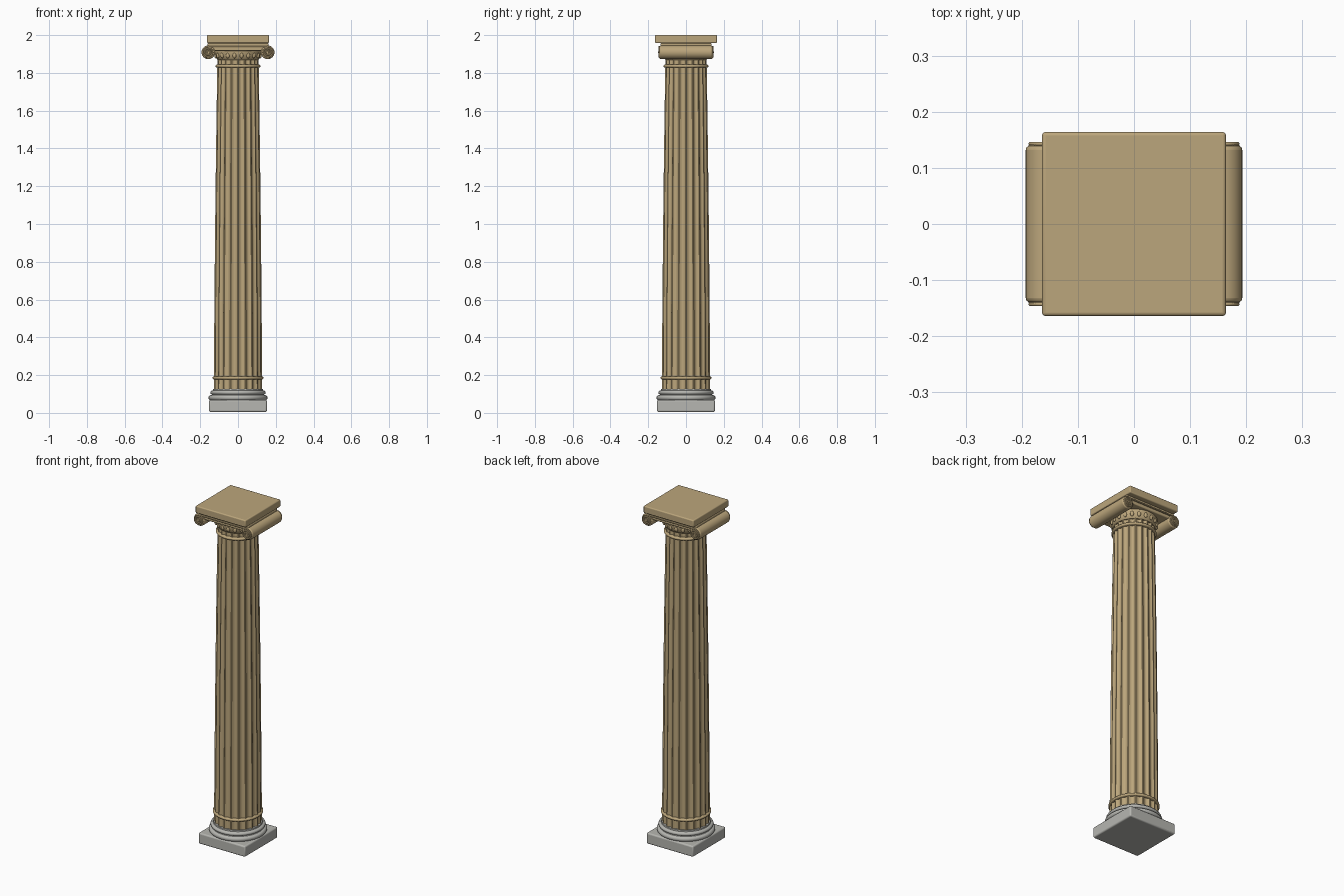
import bpy, bmesh
from math import sin, cos, pi, tau

cube = bpy.data.objects.get("Cube")
if cube:
    bpy.data.objects.remove(cube, do_unlink=True)


def material(name, colour):
    m = bpy.data.materials.new(name)
    m.use_nodes = True
    m.diffuse_color = colour
    bsdf = m.node_tree.nodes["Principled BSDF"]
    bsdf.inputs["Base Color"].default_value = colour
    bsdf.inputs["Roughness"].default_value = 0.8
    return m


SAND = material("sandstone", (0.50, 0.38, 0.20, 1))
GREY = material("grey stone", (0.47, 0.47, 0.44, 1))


def finish(obj, name, mat, smooth=True):
    obj.name = name
    obj.data.materials.append(mat)
    if smooth:
        bpy.ops.object.select_all(action="DESELECT")
        obj.select_set(True)
        bpy.context.view_layer.objects.active = obj
        bpy.ops.object.shade_smooth_by_angle(angle=0.6)
    return obj


def block(name, mat, size, centre, bevel):
    bpy.ops.mesh.primitive_cube_add(size=1, location=centre)
    obj = bpy.context.object
    obj.scale = size
    bpy.ops.object.transform_apply(location=False, rotation=False, scale=True)
    mod = obj.modifiers.new("soft_edges", "BEVEL")
    mod.width, mod.segments = bevel, 3
    return finish(obj, name, mat)


def loft(name, mat, rings):
    """Skin a stack of equal-length rings of points and cap both ends."""
    bm = bmesh.new()
    loops = [[bm.verts.new(p) for p in ring] for ring in rings]
    n = len(loops[0])
    for a, b in zip(loops, loops[1:]):
        for i in range(n):
            j = (i + 1) % n
            bm.faces.new((a[i], a[j], b[j], b[i]))
    bm.faces.new(loops[0][::-1])
    bm.faces.new(loops[-1])
    bmesh.ops.recalc_face_normals(bm, faces=bm.faces)
    mesh = bpy.data.meshes.new(name)
    bm.to_mesh(mesh)
    bm.free()
    obj = bpy.data.objects.new(name, mesh)
    bpy.context.collection.objects.link(obj)
    return finish(obj, name, mat)


def turned(name, mat, profile, sides=64):
    """Solid of revolution around z from (radius, height) pairs."""
    return loft(name, mat, [[(r * cos(tau * i / sides), r * sin(tau * i / sides), z)
                             for i in range(sides)] for r, z in profile])


def rounded(radius, low, high, bulge, steps=8):
    """Half-round moulding profile."""
    mid, half = (low + high) / 2, (high - low) / 2
    return [(radius + bulge * cos(a), mid + half * sin(a))
            for a in (pi * (k / steps - 0.5) for k in range(steps + 1))]


# Plinth and turned base
block("plinth", GREY, (0.306, 0.306, 0.064), (0, 0, 0.037), 0.008)
turned("base_lower_moulding", GREY, rounded(0.142, 0.066, 0.094, 0.014))
turned("base_cove", GREY, [(0.143, 0.09), (0.138, 0.097), (0.138, 0.1)])
turned("base_upper_moulding", GREY, rounded(0.136, 0.097, 0.118, 0.011)
       + [(0.133, 0.119), (0.132, 0.126)])

# Fluted shaft with a gentle taper
FLUTES, STEPS = 20, 8


def shaft_ring(z):
    t = (z - 0.12) / 1.76
    radius = 0.128 - 0.009 * t - 0.010 * t * t
    ring = []
    for i in range(FLUTES * STEPS):
        u = (i % STEPS) / STEPS
        scoop = sin(pi * max(0, u - 0.125) / 0.875) if u > 0.125 else 0
        r = radius - 0.009 * scoop
        a = tau * (i - 0.5) / (FLUTES * STEPS)
        ring.append((r * cos(a), r * sin(a), z))
    return ring


loft("fluted_shaft", SAND, [shaft_ring(0.12 + 1.76 * k / 12) for k in range(13)])

# Rings around the shaft
for name, radius, z in (("lower_ring", 0.127, 0.185), ("upper_ring", 0.111, 1.836)):
    turned(name, SAND, rounded(radius, z - 0.008, z + 0.008, 0.008))

# Echinus with a row of egg ornaments
turned("echinus", SAND, [(0.108, 1.868), (0.112, 1.872), (0.117, 1.882),
                         (0.121, 1.895), (0.123, 1.91), (0.123, 1.93)])
for i in range(20):
    a = tau * (i + 0.5) / 20
    bpy.ops.mesh.primitive_uv_sphere_add(segments=12, ring_count=8, radius=1,
                                         location=(0.119 * cos(a), 0.119 * sin(a), 1.892),
                                         rotation=(0, 0, a))
    bpy.context.object.scale = (0.008, 0.010, 0.015)
    finish(bpy.context.object, "egg_ornament", SAND)

# Abacus and the cushion joining the volutes
block("abacus", SAND, (0.328, 0.328, 0.043), (0, 0, 1.9785), 0.006)
block("volute_cushion", SAND, (0.325, 0.272, 0.04), (0, 0, 1.937), 0.005)

# Volute rolls, end rims, spirals and eyes
CX, CZ, R = 0.157, 1.909, 0.036


def cylinder(name, x, y, radius, depth, bevel):
    bpy.ops.mesh.primitive_cylinder_add(vertices=40, radius=radius, depth=depth,
                                        location=(x, y, CZ), rotation=(pi / 2, 0, 0))
    obj = bpy.context.object
    mod = obj.modifiers.new("soft_edges", "BEVEL")
    mod.width, mod.segments, mod.limit_method = bevel, 3, "ANGLE"
    return finish(obj, name, SAND)


def spiral(name, side, face):
    curve = bpy.data.curves.new(name, "CURVE")
    curve.dimensions, curve.bevel_depth, curve.bevel_resolution = "3D", 0.0035, 2
    line = curve.splines.new("POLY")
    count = 60
    line.points.add(count - 1)
    for k, point in enumerate(line.points):
        t = k / (count - 1)
        a, r = pi / 2 - 2.25 * tau * t, 0.030 - 0.022 * t
        point.co = (side * (CX + r * cos(a)), face * 0.143, CZ + r * sin(a), 1)
    curve.use_fill_caps = True
    obj = bpy.data.objects.new(name, curve)
    bpy.context.collection.objects.link(obj)
    curve.materials.append(SAND)


for side, label in ((1, "left"), (-1, "right")):
    cylinder(label + "_volute_roll", side * CX, 0, R, 0.28, 0.008)
    for face, end in ((-1, "front"), (1, "back")):
        tag = f"{label}_{end}_volute_"
        cylinder(tag + "disc", side * CX, face * 0.135, 0.031, 0.014, 0.002)
        cylinder(tag + "eye", side * CX, face * 0.142, 0.007, 0.01, 0.003)
        spiral(tag + "spiral", side, face)

# Raised band across the front and back of the cushion
for face, end in ((-1, "front"), (1, "back")):
    block(end + "_cushion_band", SAND, (0.31, 0.012, 0.008),
          (0, face * 0.138, 1.938), 0.003)
